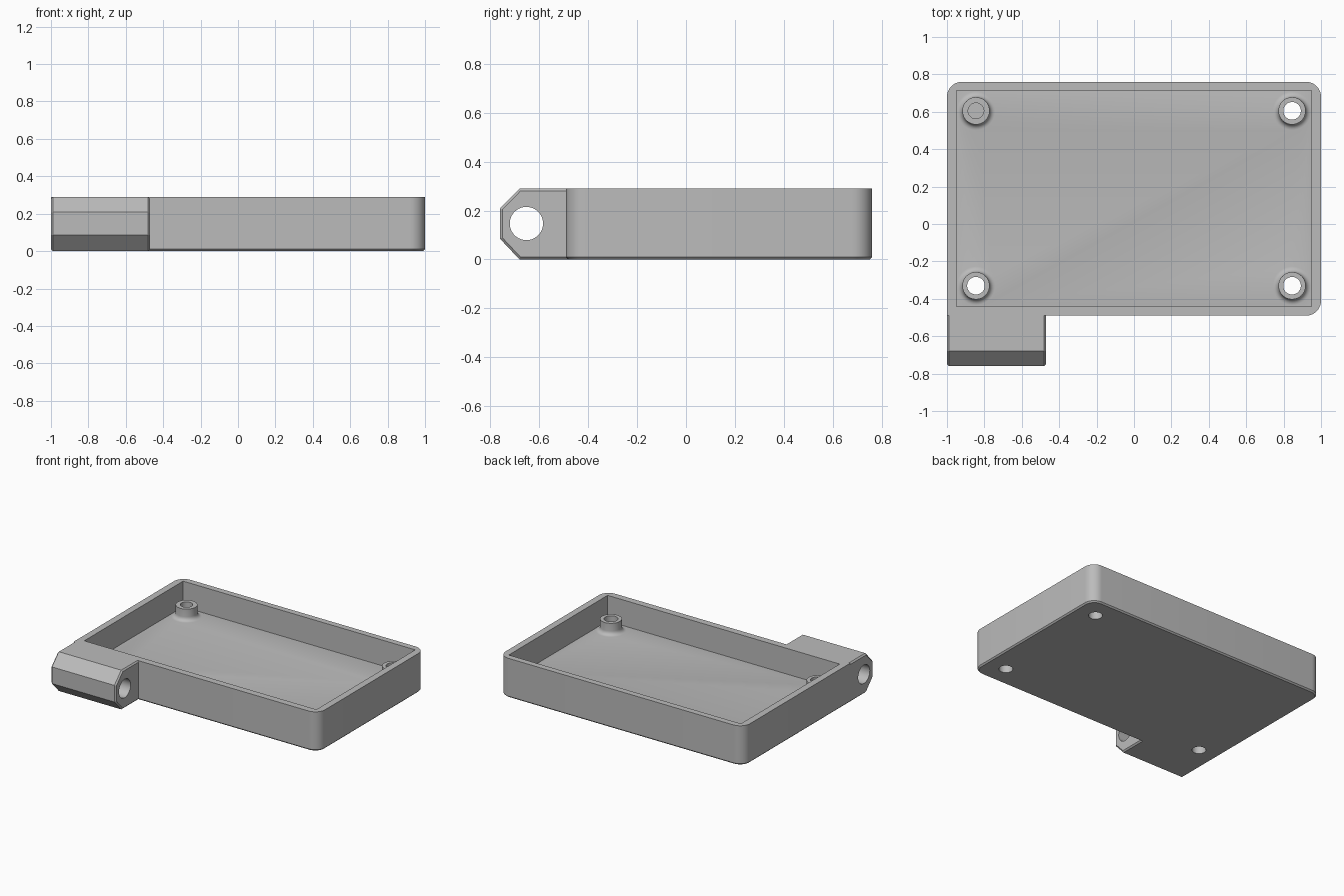
import bpy, bmesh, math
from mathutils import Vector, Matrix

if "Cube" in bpy.data.objects:
    bpy.data.objects.remove(bpy.data.objects["Cube"])

grey = bpy.data.materials.new("plain_grey")
grey.diffuse_color = (0.5, 0.5, 0.5, 1)
grey.use_nodes = True
grey.node_tree.nodes["Principled BSDF"].inputs["Base Color"].default_value = grey.diffuse_color


def make(name, bm):
    bmesh.ops.recalc_face_normals(bm, faces=bm.faces)
    me = bpy.data.meshes.new(name)
    bm.to_mesh(me)
    bm.free()
    me.materials.append(grey)
    ob = bpy.data.objects.new(name, me)
    bpy.context.collection.objects.link(ob)
    return ob


def loft(name, rings):
    """Closed solid through rings that have equal point counts."""
    bm = bmesh.new()
    vs = [[bm.verts.new(p) for p in r] for r in rings]
    n = len(vs[0])
    bm.faces.new(vs[0])
    bm.faces.new(vs[-1])
    for a, b in zip(vs, vs[1:]):
        for i in range(n):
            j = (i + 1) % n
            bm.faces.new((a[i], a[j], b[j], b[i]))
    return make(name, bm)


def turned(name, profile, at, n=40):
    """Solid of revolution about z from (radius, height) pairs."""
    return loft(name, [[(at[0] + r * math.cos(2 * math.pi * i / n),
                         at[1] + r * math.sin(2 * math.pi * i / n), z)
                        for i in range(n)] for r, z in profile])


def combine(target, tool, op):
    mod = target.modifiers.new(op.lower(), 'BOOLEAN')
    mod.operation, mod.object, mod.solver = op, tool, 'EXACT'
    bpy.context.view_layer.objects.active = target
    bpy.ops.object.modifier_apply(modifier=mod.name)
    bpy.data.objects.remove(tool)


H, FLOOR, POST, CH = 0.29, 0.10, 0.187, 0.01
X0, X1, Y0, Y1, R = -1.0, 1.0, -0.49, 0.76, 0.08


def outline(inset, z):
    """Tray outline: three rounded corners, square where the hinge block sits."""
    pts = [(X0 + inset, Y0 + inset, z)]
    for cx, cy, start in ((X1 - R, Y0 + R, -90), (X1 - R, Y1 - R, 0), (X0 + R, Y1 - R, 90)):
        for k in range(11):
            a = math.radians(start + 9 * k)
            pts.append((cx + (R - inset) * math.cos(a), cy + (R - inset) * math.sin(a), z))
    return pts


# Tray shell with a chamfered bottom edge
tray = loft("tray", [outline(CH, 0), outline(0, CH), outline(0, H)])

# Hinge block: bevelled profile run along x, chamfered ends
prof = [(-0.46, 0), (-0.68, 0), (-0.76, 0.085), (-0.76, 0.208), (-0.68, H), (-0.46, H)]
small = [(-0.46, CH), (-0.676, CH), (-0.75, 0.089), (-0.75, 0.204), (-0.676, H - CH), (-0.46, H - CH)]
hinge = loft("hinge_block", [[(x, y, z) for y, z in p] for x, p in
                             ((-1.0, small), (-0.99, prof), (-0.48, prof), (-0.47, small))])
combine(tray, hinge, 'UNION')

# Square-cornered pocket
cavity = loft("cavity", [[(-0.95, -0.44, z), (0.95, -0.44, z), (0.95, 0.715, z), (-0.95, 0.715, z)]
                         for z in (FLOOR, 0.5)])
combine(tray, cavity, 'DIFFERENCE')

# Screw posts with a filleted foot
F = 0.03
foot = [(0.073 + F - F * math.cos(math.radians(a)), FLOOR + F - F * math.sin(math.radians(a)))
        for a in (90, 72, 54, 36, 18, 0)]
posts = [(x, y) for x in (-0.845, 0.845) for y in (-0.33, 0.605)]
for at in posts:
    combine(tray, turned("post", [(0.073 + F, FLOOR - 0.03)] + foot + [(0.073, POST)], at), 'UNION')

# Screw holes: three go through, the back left one is blind
for at in posts:
    blind = at[0] < 0 and at[1] > 0
    r, bottom = (0.042, 0.06) if blind else (0.047, -0.1)
    combine(tray, turned("hole", [(r, bottom), (r, 0.4)], at), 'DIFFERENCE')

# Hinge pin hole along x
pin = turned("pin_hole", [(0.068, -1), (0.068, 1)], (0, 0))
pin.data.transform(Matrix.Translation((-0.7, -0.652, 0.147)) @ Matrix.Rotation(math.pi / 2, 4, 'Y'))
combine(tray, pin, 'DIFFERENCE')

bpy.ops.object.select_all(action='DESELECT')
tray.select_set(True)
bpy.context.view_layer.objects.active = tray
bpy.ops.object.shade_smooth_by_angle(angle=math.radians(30))
